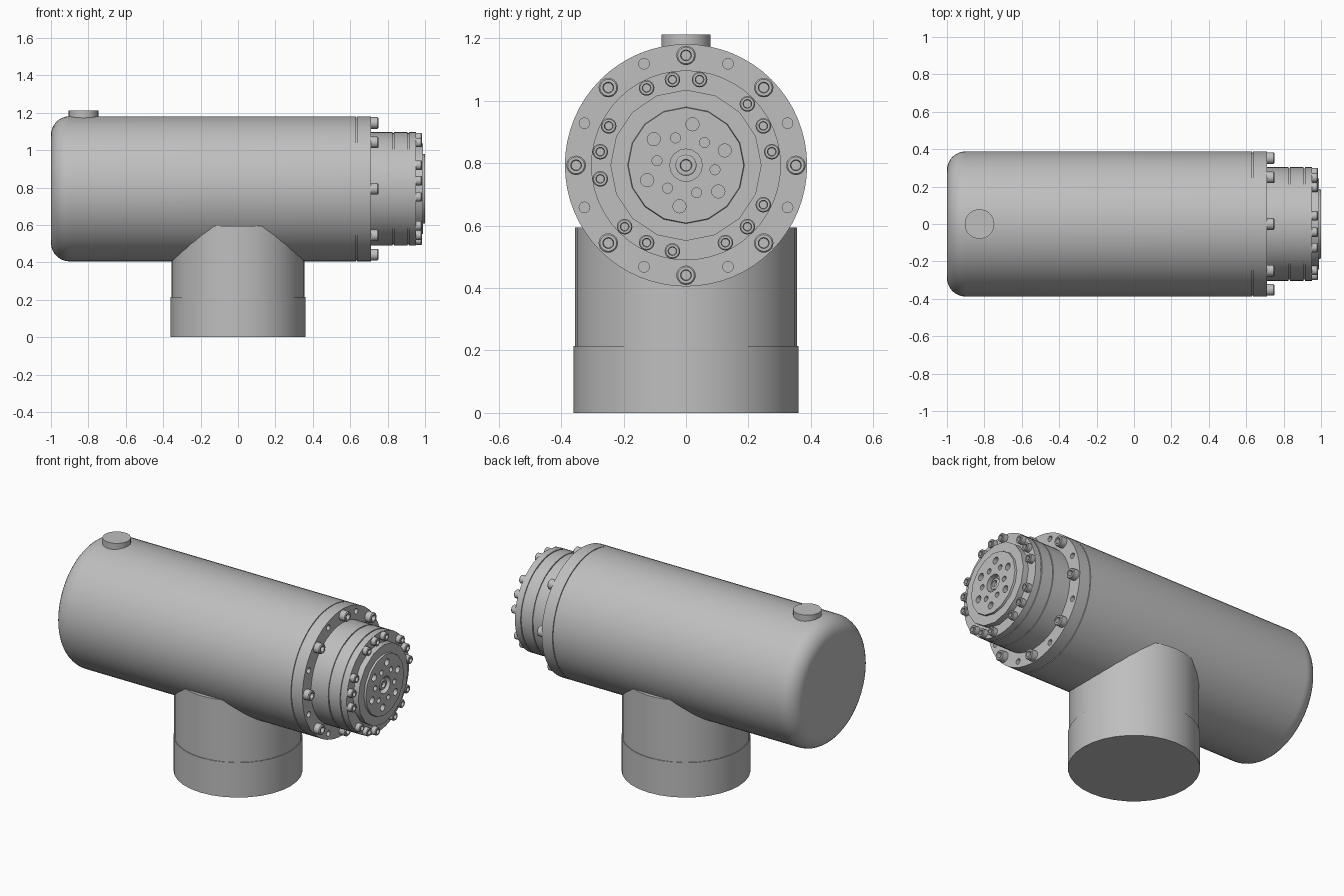
import bpy, bmesh
from math import cos, sin, tau, radians, pi
from mathutils import Matrix

if "Cube" in bpy.data.objects:
    bpy.data.objects.remove(bpy.data.objects["Cube"])

AXIS = 0.793  # height of the housing centre line

steel = bpy.data.materials.new("grey metal")
steel.use_nodes = True
GREY = (0.52, 0.52, 0.52, 1)
steel.diffuse_color = GREY
steel.node_tree.nodes["Principled BSDF"].inputs["Base Color"].default_value = GREY


def lathe(bm, profile, segs, mat):
    """Revolve (x, radius) points about local x; end radii of zero close it."""
    rings = []
    for x, r in profile:
        n = segs if r > 0 else 1
        rings.append([bm.verts.new(mat @ Matrix.Rotation(tau * i / segs, 4, 'X')
                                   @ Matrix.Translation((x, r, 0)).translation)
                      for i in range(n)])
    for a, b in zip(rings, rings[1:]):
        for i in range(segs):
            j = (i + 1) % segs
            loop = [a[i % len(a)], a[j % len(a)], b[j % len(b)], b[i % len(b)]]
            bm.faces.new(list(dict.fromkeys(loop)))


def finish(mesh):
    mesh.shade_smooth()
    mesh.set_sharp_from_angle(angle=radians(32))


def make(name, profile, segs, mats):
    """One object holding a revolved copy of the profile at every matrix."""
    bm = bmesh.new()
    for m in mats:
        lathe(bm, profile, segs, m)
    bmesh.ops.recalc_face_normals(bm, faces=bm.faces[:])
    mesh = bpy.data.meshes.new(name)
    bm.to_mesh(mesh)
    bm.free()
    mesh.materials.append(steel)
    finish(mesh)
    ob = bpy.data.objects.new(name, mesh)
    bpy.context.collection.objects.link(ob)
    return ob


def rod(x0, x1, r):
    return [(x0, 0), (x0, r), (x1, r), (x1, 0)]


def on_circle(x, radius, degrees):
    """Positions on a bolt circle around the centre line."""
    return [Matrix.Translation((x, radius * cos(radians(d)), AXIS + radius * sin(radians(d))))
            for d in degrees]


def drill(ob, x, depth, radius, places):
    """Cut blind holes into a face at x, then drop the cutter."""
    cutter = make("hole_cutter", rod(-depth, 0.02, radius), 16, places)
    cutter.hide_render = True
    mod = ob.modifiers.new("holes", 'BOOLEAN')
    mod.operation = 'DIFFERENCE'
    mod.solver = 'EXACT'
    mod.object = cutter
    dg = bpy.context.evaluated_depsgraph_get()
    ob_mesh = bpy.data.meshes.new_from_object(ob.evaluated_get(dg))
    ob.modifiers.clear()
    ob.data = ob_mesh
    finish(ob_mesh)
    bpy.data.objects.remove(cutter)


def socket_bolt(r, h):
    return [(-0.005, 0), (-0.005, r), (h * 0.88, r), (h, r * 0.86), (h, r * 0.56),
            (h * 0.4, r * 0.5), (h * 0.4, 0)]


def upright(x, z):
    return Matrix.Translation((x, 0, z)) @ Matrix.Rotation(-pi / 2, 4, 'Y')


centre = [Matrix.Translation((0, 0, AXIS))]

# Housing with a rounded closed end
R, F = 0.388, 0.1
fillet = [(-1 + F - F * cos(a), R - F + F * sin(a)) for a in (pi / 2 * i / 8 for i in range(9))]
make("housing", [(-1, 0)] + fillet + [(0.632, R), (0.632, 0)], 64, centre)

# Mounting flange with eight plain holes between its bolts
flange = make("mounting_flange", [(0.625, 0), (0.625, R - 0.006), (0.637, R - 0.006), (0.637, R),
                                  (0.71, R), (0.71, 0)], 64, centre)
drill(flange, 0.71, 0.04, 0.017, on_circle(0.71, 0.352, [22.5 + 45 * i for i in range(8)]))
make("flange_bolts", socket_bolt(0.031, 0.04), 20,
     on_circle(0.71, 0.352, [45 * i for i in range(8)]))

# Stepped drive unit, with narrow seams between its rings
G, D = 0.304, 0.298
profile = [(0.70, 0), (0.70, G)]
for seam in (0.83, 0.91):
    profile += [(seam - 0.003, G), (seam - 0.003, D), (seam + 0.003, D), (seam + 0.003, G)]
make("drive_unit", profile + [(0.952, G), (0.952, 0)], 48, centre)

# Fifteen bolts: every fourth place on the circle is left empty
make("drive_bolts", socket_bolt(0.025, 0.031), 16,
     on_circle(0.952, 0.278, [9 + 18 * i for i in range(20) if i % 4 != 3]))

# Output plate and raised disc with two rings of holes and a centre bore
plate = make("output_plate", [(0.945, 0), (0.945, 0.242), (0.988, 0.242), (0.988, 0.187),
                              (1.0, 0.185), (1.0, 0.052), (0.965, 0.052), (0.965, 0)],
             16, centre)
drill(plate, 1.0, 0.03, 0.021, on_circle(1.0, 0.133, [21 + 60 * i for i in range(6)]))
drill(plate, 1.0, 0.03, 0.016, on_circle(1.0, 0.094, [51 + 60 * i for i in range(6)]))
make("centre_bolt", socket_bolt(0.034, 0.025), 20, on_circle(0.965, 0, [0]))

# Filler plug on top near the closed end
make("filler_plug", rod(0, 0.062, 0.079), 32, [upright(-0.826, 1.15)])

# Upright stem, slightly wider at its foot
make("stem", [(0, 0), (0, 0.36), (0.215, 0.36), (0.215, 0.356), (0.594, 0.356), (0.594, 0)],
     32, [upright(0, 0)])
